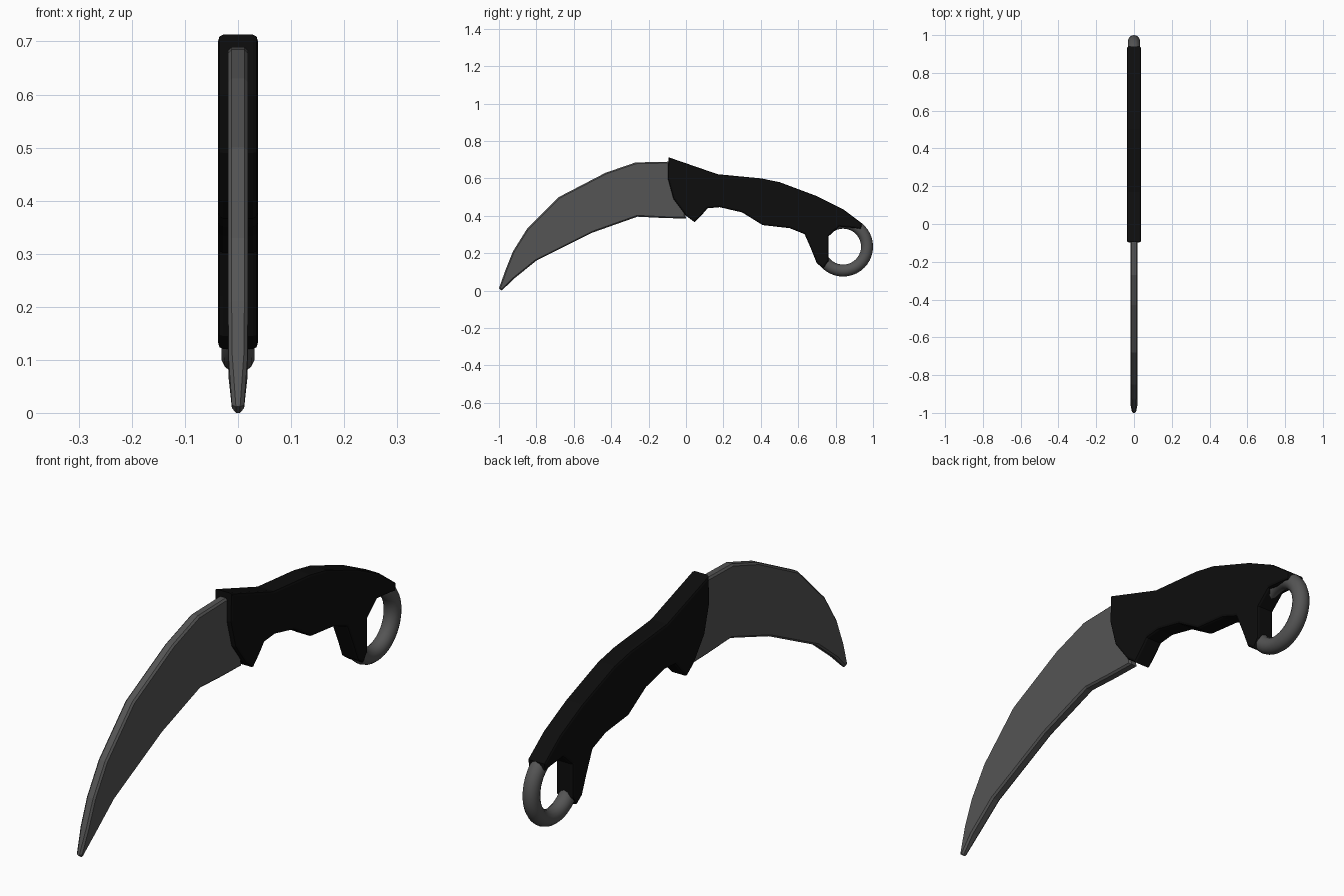
import bpy, bmesh, math

if "Cube" in bpy.data.objects:
    bpy.data.objects.remove(bpy.data.objects["Cube"], do_unlink=True)


def material(name, rgb, roughness):
    m = bpy.data.materials.new(name)
    m.use_nodes = True
    m.diffuse_color = (*rgb, 1)
    bsdf = m.node_tree.nodes["Principled BSDF"]
    bsdf.inputs["Base Color"].default_value = (*rgb, 1)
    bsdf.inputs["Roughness"].default_value = roughness
    return m


steel = material("dark steel", (0.09, 0.09, 0.09), 0.5)
grip = material("black grip", (0.004, 0.004, 0.004), 0.6)


def finish(bm, name, mat, chamfer, segments):
    """Chamfer the rims around both side faces and make the object."""
    bmesh.ops.recalc_face_normals(bm, faces=bm.faces)
    rims = [e for e in bm.edges
            if e.calc_face_angle(0) > 1
            and abs(e.verts[0].co.x - e.verts[1].co.x) < chamfer]
    bmesh.ops.bevel(bm, geom=rims, offset=chamfer, segments=segments,
                    profile=0.5, affect='EDGES', clamp_overlap=True)
    mesh = bpy.data.meshes.new(name)
    bm.to_mesh(mesh)
    bm.free()
    mesh.materials.append(mat)
    obj = bpy.data.objects.new(name, mesh)
    bpy.context.collection.objects.link(obj)
    return obj


# Blade: stations from tip to grip as (spine y, z), (edge y, z), half thickness
stations = [
    ((-1.0, 0.012), (-0.985, 0.0), 0.011),
    ((-0.965, 0.11), (-0.92, 0.063), 0.018),
    ((-0.925, 0.21), (-0.80, 0.16), 0.019),
    ((-0.85, 0.33), (-0.69, 0.215), 0.019),
    ((-0.68, 0.50), (-0.50, 0.31), 0.019),
    ((-0.43, 0.63), (-0.26, 0.395), 0.019),
    ((-0.27, 0.685), (-0.12, 0.388), 0.019),
    ((-0.05, 0.69), (0.0, 0.385), 0.019),
]
bm = bmesh.new()
rings = []
for spine, edge, half in stations:
    corners = [(half, spine), (half, edge), (-half, edge), (-half, spine)]
    rings.append([bm.verts.new((x, *p)) for x, p in corners])
for a, b in zip(rings, rings[1:]):
    for i in range(4):
        j = (i + 1) % 4
        bm.faces.new((a[i], a[j], b[j], b[i]))
bm.faces.new(rings[0])
bm.faces.new(rings[-1])
finish(bm, "blade", steel, 0.007, 1)

# Grip: side outline with finger grooves, extruded across x
outline = [
    (-0.094, 0.713), (0.17, 0.622), (0.40, 0.60), (0.50, 0.58),
    (0.70, 0.505), (0.84, 0.435), (0.94, 0.36), (0.935, 0.328),
    (0.90, 0.334), (0.82, 0.342), (0.762, 0.29), (0.762, 0.158),
    (0.735, 0.12), (0.70, 0.145), (0.67, 0.22), (0.634, 0.302),
    (0.553, 0.334), (0.41, 0.35), (0.30, 0.418), (0.18, 0.446),
    (0.115, 0.44), (0.085, 0.405), (0.045, 0.366), (0.0, 0.40),
    (-0.067, 0.49), (-0.097, 0.60),
]
bm = bmesh.new()
half = 0.038
face = bm.faces.new([bm.verts.new((-half, y, z)) for y, z in outline])
side = bmesh.ops.extrude_face_region(bm, geom=[face], use_keep_orig=True)
moved = [v for v in side["geom"] if isinstance(v, bmesh.types.BMVert)]
bmesh.ops.translate(bm, verts=moved, vec=(2 * half, 0, 0))
finish(bm, "handle", grip, 0.01, 2)

# Finger ring, partly sunk into the grip
bpy.ops.mesh.primitive_torus_add(
    major_segments=40, minor_segments=14, major_radius=0.128,
    minor_radius=0.032, location=(0, 0.84, 0.235),
    rotation=(0, math.pi / 2, 0))
ring = bpy.context.object
ring.name = "finger_ring"
ring.data.materials.append(steel)
bpy.ops.object.shade_smooth_by_angle()
